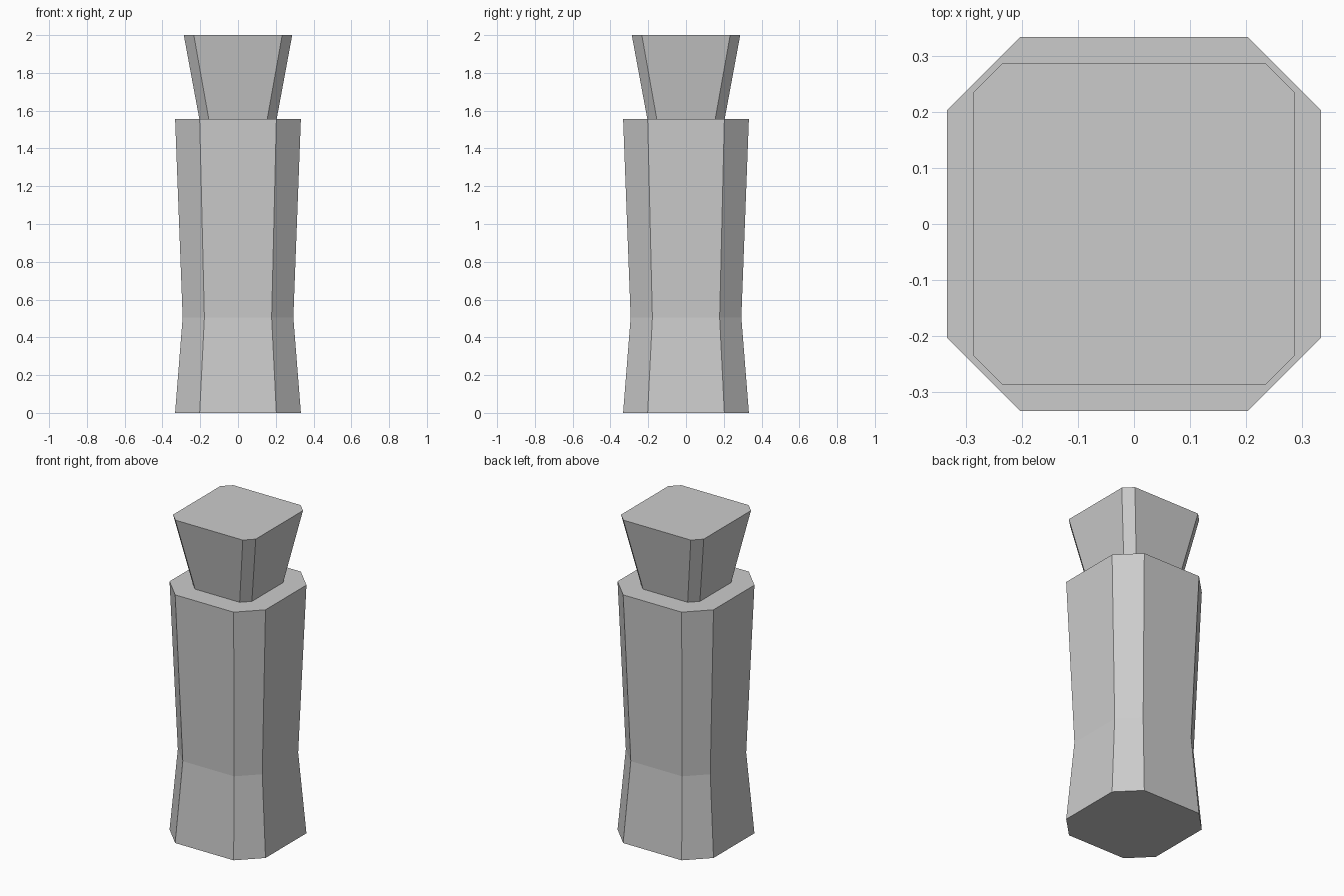
import bpy
import bmesh

if "Cube" in bpy.data.objects:
    bpy.data.objects.remove(bpy.data.objects["Cube"])


def octagon(half, flat):
    """Square of the given half width with its corners cut to the flat half width."""
    return [(half, -flat), (half, flat), (flat, half), (-flat, half),
            (-half, flat), (-half, -flat), (-flat, -half), (flat, -half)]


def loft(name, sections):
    """Closed solid through cut-corner sections given as (z, half, flat)."""
    bm = bmesh.new()
    rings = [[bm.verts.new((x, y, z)) for x, y in octagon(half, flat)]
             for z, half, flat in sections]
    for low, high in zip(rings, rings[1:]):
        for i in range(8):
            j = (i + 1) % 8
            bm.faces.new((low[i], low[j], high[j], high[i]))
    bm.faces.new(rings[0][::-1])
    bm.faces.new(rings[-1])
    mesh = bpy.data.meshes.new(name)
    bm.to_mesh(mesh)
    bm.free()
    obj = bpy.data.objects.new(name, mesh)
    bpy.context.collection.objects.link(obj)
    return obj


# Bottle body with a narrow waist
loft("bottle_body", [(0, 0.333, 0.203), (0.505, 0.293, 0.178), (1.557, 0.333, 0.203)])

# Flared stopper with small corner cuts
loft("stopper", [(1.557, 0.205, 0.155), (2.0, 0.287, 0.234)])
